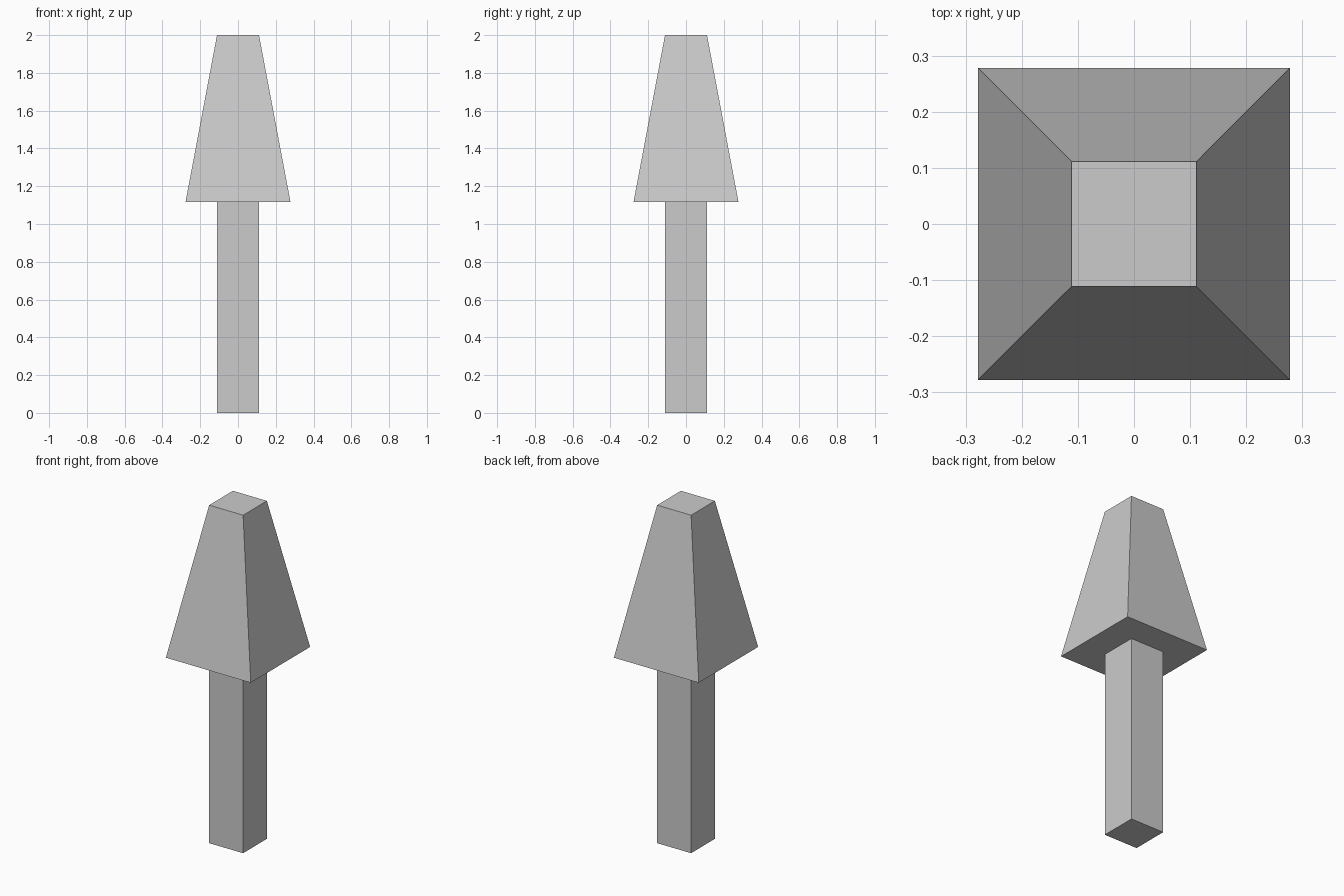
import bpy, bmesh

if "Cube" in bpy.data.objects:
    bpy.data.objects.remove(bpy.data.objects["Cube"])

U = 1 / 9  # the model sits on a regular ninth-unit module


def square_frustum(name, half_bottom, half_top, z0, z1):
    """Closed four-sided block, tapering from half_bottom to half_top."""
    bm = bmesh.new()
    bmesh.ops.create_cube(bm, size=2)
    for v in bm.verts:
        top = v.co.z > 0
        half = half_top if top else half_bottom
        v.co = (v.co.x * half, v.co.y * half, z1 if top else z0)
    mesh = bpy.data.meshes.new(name)
    bm.to_mesh(mesh)
    bm.free()
    obj = bpy.data.objects.new(name, mesh)
    bpy.context.collection.objects.link(obj)
    return obj


# Straight square trunk
square_frustum("trunk", U, U, 0, 10.05 * U)

# Tapered foliage with a flat top
square_frustum("foliage", 2.5 * U, U, 10.05 * U, 2)
